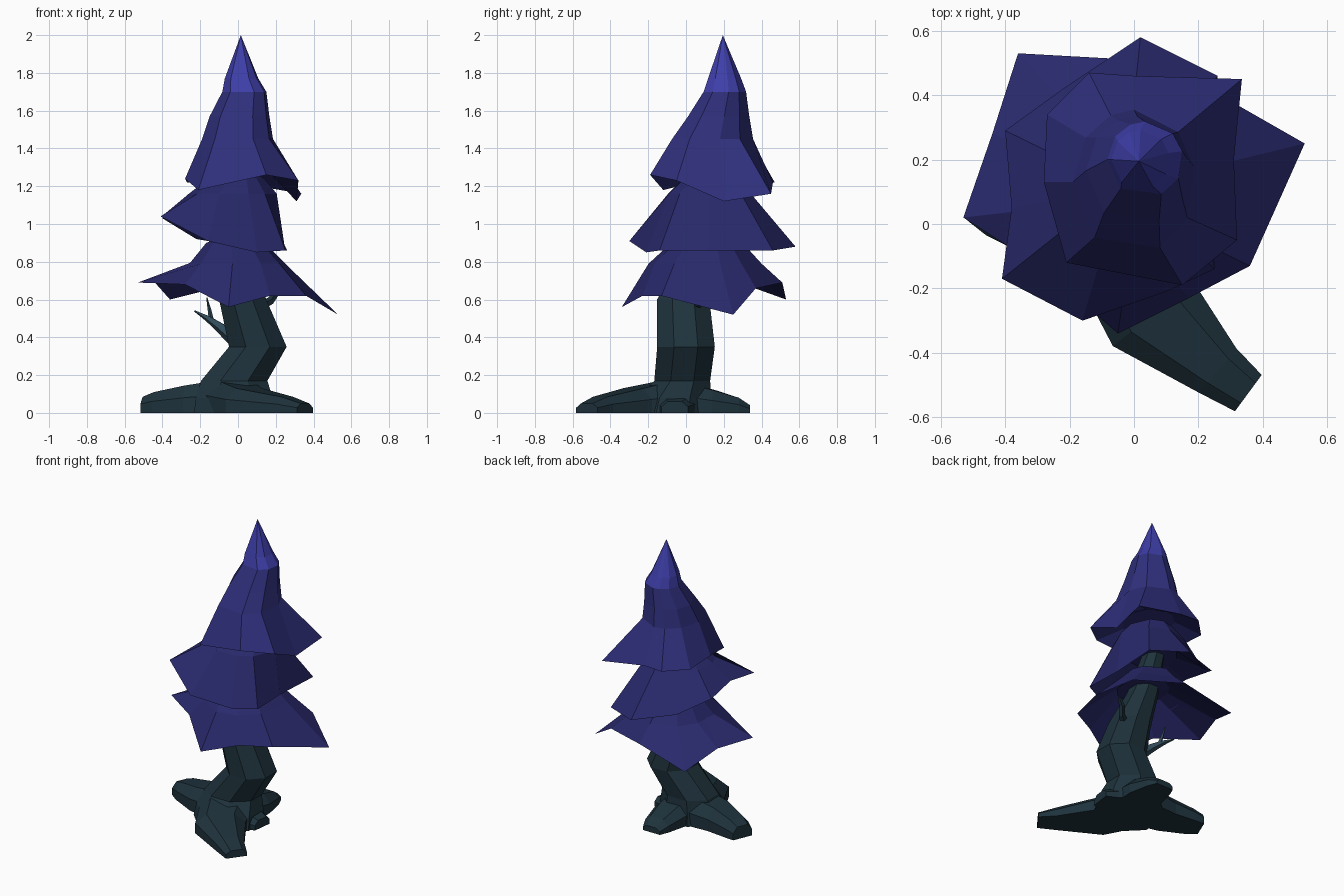
import bpy, bmesh, math
from mathutils import Vector


def material(name, rgb):
    m = bpy.data.materials.new(name)
    m.diffuse_color = (*rgb, 1)
    return m


BARK = material("bark", (0.013, 0.032, 0.045))
TWIG = material("twig", (0.03, 0.07, 0.10))
LEAF = material("leaves", (0.022, 0.022, 0.15))
UPPER = material("upper_leaves", (0.028, 0.028, 0.20))
TIP = material("leaf_tip", (0.048, 0.048, 0.40))


def loft(name, rings, mats, tip=None, tip_from=99):
    """Skin a list of equal-length rings; close ends with a cap or a tip point."""
    bm = bmesh.new()
    vs = [[bm.verts.new(p) for p in r] for r in rings]
    n = len(rings[0])
    for k in range(len(vs) - 1):
        for i in range(n):
            j = (i + 1) % n
            f = bm.faces.new((vs[k][i], vs[k][j], vs[k + 1][j], vs[k + 1][i]))
            f.material_index = int(k >= tip_from)
    bm.faces.new(vs[0][::-1])
    if tip:
        t = bm.verts.new(tip)
        for i in range(n):
            f = bm.faces.new((vs[-1][i], vs[-1][(i + 1) % n], t))
            f.material_index = int(len(vs) - 1 >= tip_from)
    else:
        bm.faces.new(vs[-1])
    bmesh.ops.recalc_face_normals(bm, faces=bm.faces)
    me = bpy.data.meshes.new(name)
    bm.to_mesh(me)
    bm.free()
    for m in mats:
        me.materials.append(m)
    ob = bpy.data.objects.new(name, me)
    bpy.context.collection.objects.link(ob)
    return ob


def oval(x, y, z, rx, ry, angles):
    return [(x + rx * math.cos(a), y + ry * math.sin(a), z) for a in angles]


def tier(name, rim, levels, ceiling, tip, mats, tip_from=99):
    """Leaf skirt: hollow underside, ragged rim, then ovals stacked upwards."""
    x, y = levels[0][:2]
    ang = [math.atan2(p[1] - y, p[0] - x) for p in rim]
    rings = [oval(*ceiling, ang), rim] + [oval(*l, ang) for l in levels]
    return loft(name, rings, mats, tip, tip_from)


def tube(name, path, sides, mat):
    """Round limb through (x, y, z, radius) stations, square to its path."""
    pts = [Vector(p[:3]) for p in path]
    rings = []
    for i, p in enumerate(pts):
        d = (pts[min(i + 1, len(pts) - 1)] - pts[max(i - 1, 0)]).normalized()
        u = d.cross(Vector((0, 1, 0.1))).normalized()
        v = d.cross(u)
        rings.append([p + path[i][3] * (u * math.cos(a) + v * math.sin(a))
                      for a in (2 * math.pi * k / sides for k in range(sides))])
    return loft(name, rings, [mat])


def root(name, path):
    """Flat-bottomed root through (x, y, half width, height) stations."""
    rings = []
    for i, (x, y, w, h) in enumerate(path):
        a, b = path[max(i - 1, 0)], path[min(i + 1, len(path) - 1)]
        d = Vector((b[0] - a[0], b[1] - a[1])).normalized()
        rings.append([(x - d.y * w * s, y + d.x * w * s, z) for s, z in
                      ((-1, 0), (-1, h * .55), (-.55, h), (.55, h), (1, h * .55), (1, 0))])
    return loft(name, rings, [BARK])


# Trunk: crooked, leaning back into the leaves
turn = [2 * math.pi * (k + 0.5) / 8 for k in range(8)]
loft("trunk", [oval(*s, turn) for s in (
    (-0.02, -0.07, 0.0, 0.23, 0.23), (-0.02, -0.06, 0.08, 0.22, 0.21),
    (-0.02, -0.02, 0.17, 0.19, 0.16), (0.105, 0.0, 0.35, 0.165, 0.165),
    (0.025, -0.015, 0.60, 0.135, 0.15), (-0.01, 0.07, 0.80, 0.10, 0.11),
    (-0.03, 0.15, 1.05, 0.07, 0.08))], [BARK])

# Roots
root("front_root", [(-0.02, -0.10, 0.17, 0.17), (0.06, -0.28, 0.16, 0.13),
                    (0.26, -0.455, 0.09, 0.085), (0.355, -0.525, 0.07, 0.05)])
root("left_root", [(-0.05, -0.02, 0.15, 0.18), (-0.27, 0.0, 0.12, 0.145),
                   (-0.43, 0.05, 0.09, 0.11), (-0.49, 0.075, 0.07, 0.085)])
root("back_root", [(0.0, 0.0, 0.14, 0.16), (0.03, 0.15, 0.12, 0.12),
                   (0.03, 0.28, 0.09, 0.08), (0.03, 0.34, 0.065, 0.04)])
root("right_root", [(0.0, -0.05, 0.13, 0.15), (0.15, -0.05, 0.10, 0.085),
                    (0.23, -0.06, 0.07, 0.06)])

# Bare branches
tube("left_branch", [(0.0, 0.02, 0.37, 0.04), (-0.09, 0.05, 0.45, 0.03),
                     (-0.16, 0.09, 0.50, 0.017), (-0.23, 0.12, 0.54, 0.004)], 5, TWIG)
tube("left_twig", [(-0.14, 0.08, 0.485, 0.014), (-0.15, 0.10, 0.54, 0.01),
                   (-0.165, 0.11, 0.61, 0.003)], 4, TWIG)
tube("right_branch", [(0.08, 0.02, 0.55, 0.03), (0.17, 0.08, 0.59, 0.022),
                      (0.20, 0.12, 0.63, 0.018), (0.24, 0.14, 0.66, 0.013)], 5, BARK)

# Lowest leaf skirt
tier("lower_leaves",
     [(0.53, 0.25, 0.52), (0.32, 0.37, 0.66), (0.0, 0.51, 0.69), (-0.36, 0.53, 0.60),
      (-0.44, 0.28, 0.69), (-0.53, 0.02, 0.69), (-0.28, -0.14, 0.68),
      (-0.05, -0.34, 0.56), (0.17, -0.23, 0.62), (0.36, -0.13, 0.62)],
     [(0.0, 0.10, 0.79, 0.26, 0.30), (-0.01, 0.11, 0.90, 0.16, 0.19)],
     (0.0, 0.09, 0.83, 0.16, 0.18), (0.0, 0.12, 0.97), [LEAF])

# Middle leaf skirt
tier("middle_leaves",
     [(0.24, 0.12, 0.86), (0.26, 0.46, 0.86), (0.02, 0.58, 0.88), (-0.22, 0.42, 0.92),
      (-0.40, 0.29, 1.03), (-0.38, 0.05, 1.06), (-0.41, -0.17, 1.04),
      (-0.16, -0.30, 0.91), (0.10, -0.21, 0.85), (0.25, -0.14, 0.86)],
     [(-0.03, 0.12, 1.16, 0.235, 0.225), (-0.01, 0.14, 1.24, 0.15, 0.16)],
     (-0.03, 0.13, 1.08, 0.17, 0.17), (0.0, 0.15, 1.32), [LEAF])

# Crown with pointed tip
tier("crown",
     [(0.31, 0.20, 1.12), (0.335, 0.45, 1.16), (0.0, 0.46, 1.22), (-0.14, 0.47, 1.22),
      (-0.27, 0.34, 1.22), (-0.28, 0.13, 1.24), (-0.21, -0.12, 1.18),
      (0.15, -0.19, 1.26), (0.32, -0.05, 1.23)],
     [(0.0, 0.13, 1.45, 0.19, 0.225), (0.01, 0.165, 1.57, 0.16, 0.17),
      (0.035, 0.20, 1.70, 0.118, 0.118), (0.02, 0.20, 1.77, 0.09, 0.092)],
     (0.0, 0.14, 1.30, 0.16, 0.18), (0.015, 0.195, 2.0), [UPPER, TIP], tip_from=4)
